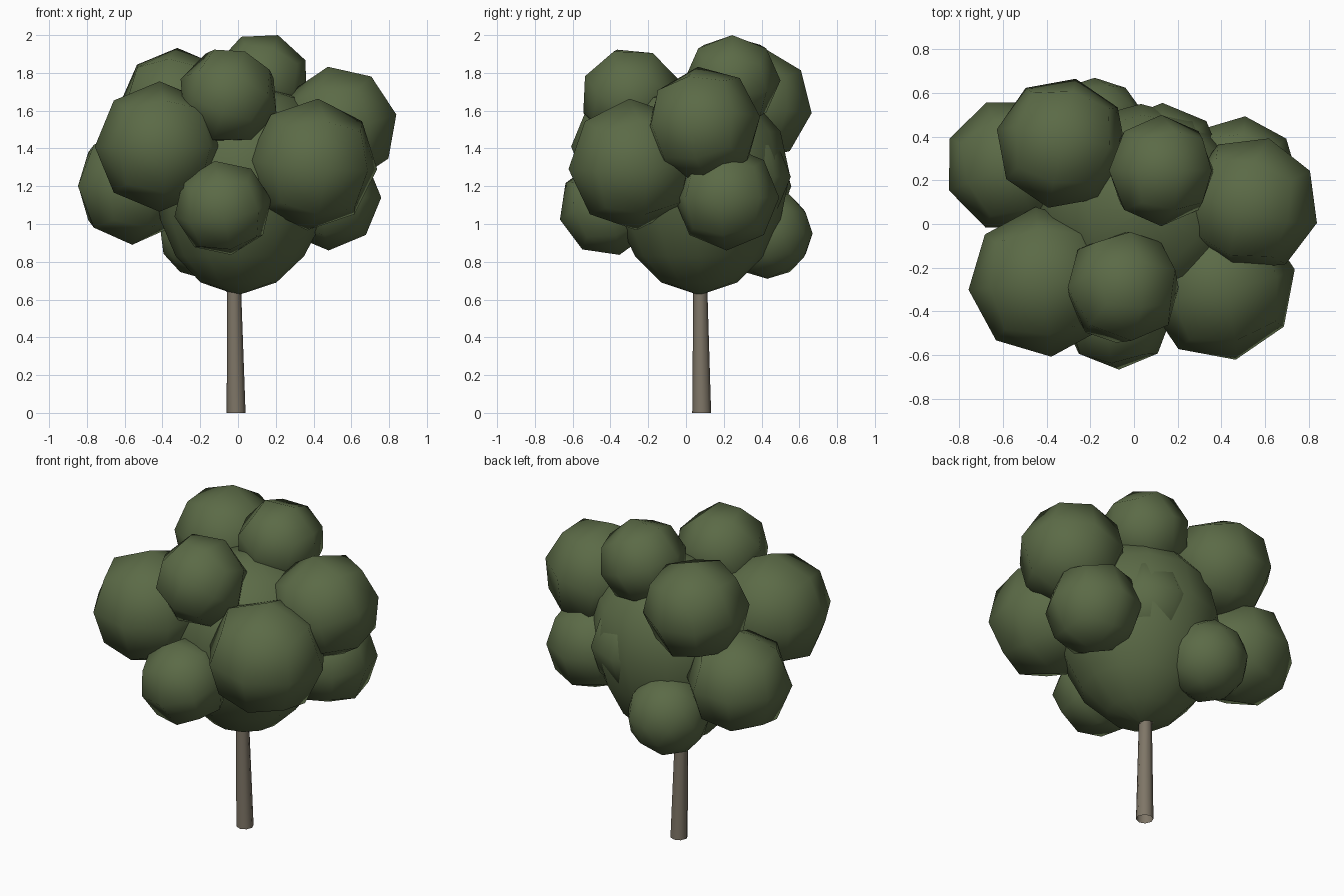
import bpy, bmesh, math
from mathutils import Vector, Euler

if "Cube" in bpy.data.objects:
    bpy.data.objects.remove(bpy.data.objects["Cube"])


def material(name, rgb):
    m = bpy.data.materials.new(name)
    m.use_nodes = True
    m.diffuse_color = (*rgb, 1)
    m.node_tree.nodes["Principled BSDF"].inputs["Base Color"].default_value = (*rgb, 1)
    return m


leaf_green = material("leaf green", (0.105, 0.145, 0.062))
bark_brown = material("bark brown", (0.21, 0.18, 0.135))


def add_object(name, bm, mat):
    mesh = bpy.data.meshes.new(name)
    bm.to_mesh(mesh)
    bm.free()
    mesh.materials.append(mat)
    for f in mesh.polygons:
        f.use_smooth = True
    obj = bpy.data.objects.new(name, mesh)
    bpy.context.collection.objects.link(obj)


def stacked_rings(name, rings, sides, mat, closed):
    """Skin over level rings given as (x, y, z, radius), bottom to top."""
    bm = bmesh.new()
    loops = [[bm.verts.new((x + r * math.cos(a), y + r * math.sin(a), z))
              for a in (math.tau * i / sides for i in range(sides))]
             for x, y, z, r in rings]
    for low, high in zip(loops, loops[1:]):
        for i in range(sides):
            j = (i + 1) % sides
            bm.faces.new((low[i], low[j], high[j], high[i]))
    if closed:
        bm.faces.new(loops[0][::-1])
        bm.faces.new(loops[-1])
    add_object(name, bm, mat)


def leaf_clump(name, centre, radius, tilt):
    """Coarse eight-sided ball made from a rounded cube, tilted in degrees."""
    bm = bmesh.new()
    bmesh.ops.create_cube(bm, size=2)
    bmesh.ops.subdivide_edges(bm, edges=bm.edges, cuts=1, use_grid_fill=True)
    turn = Euler([math.radians(a) for a in tilt])
    for v in bm.verts:
        v.co = v.co.normalized() * radius
        v.co.rotate(turn)
        v.co += Vector(centre)
    add_object(name, bm, leaf_green)


# Trunk and the fork at the base of the crown
stacked_rings("trunk", [(-0.01, 0.083, 0, 0.05), (-0.022, 0.075, 0.72, 0.036)],
              8, bark_brown, False)
for i, (dx, dy) in enumerate(((0.14, 0.1), (-0.15, 0.1), (0.0, -0.18))):
    stacked_rings(f"branch_{i + 1}", [(-0.022, 0.075, 0.62, 0.016),
                  (-0.022 + dx, 0.075 + dy, 0.76, 0.008)], 6, bark_brown, False)

# Tall middle of the crown, lathed from a profile
profile = [(0.02, 0.63), (0.2, 0.69), (0.34, 0.83), (0.43, 1.02), (0.48, 1.26),
           (0.43, 1.49), (0.27, 1.67), (0.02, 1.74)]
stacked_rings("crown_core", [(0.05 * (z - 0.63), 0.07, z, r) for r, z in profile],
              12, leaf_green, True)

# Finer small clump low at the back
bm = bmesh.new()
bmesh.ops.create_icosphere(bm, subdivisions=2, radius=0.24)
bmesh.ops.translate(bm, verts=bm.verts, vec=(-0.18, 0.43, 0.95))
add_object("clump_back_lower", bm, leaf_green)

# Coarse clumps around the middle
clumps = {
    "back_right_upper": ((-0.33, 0.37, 1.63), 0.305, (-8, 0, -12)),
    "back_right_side": ((-0.56, 0.27, 1.2), 0.31, (0, 0, 22)),
    "front_right": ((-0.415, -0.265, 1.41), 0.345, (0, 0, 6)),
    "front_top": ((-0.05, -0.29, 1.675), 0.27, (-25, 20, 0)),
    "front_lower": ((-0.08, -0.415, 1.085), 0.26, (14, -10, 0)),
    "front_left": ((0.395, -0.28, 1.315), 0.35, (4, 4, 12)),
    "left_upper": ((0.54, 0.09, 1.525), 0.315, (8, -10, -16)),
    "back_top": ((0.125, 0.245, 1.76), 0.255, (0, 20, 0)),
    "left_lower": ((0.48, 0.215, 1.14), 0.28, (0, 0, -6)),
    "back_middle": ((0.13, 0.27, 1.25), 0.285, (0, 0, 0)),
}
for name, (centre, radius, tilt) in clumps.items():
    leaf_clump("clump_" + name, centre, radius, tilt)
